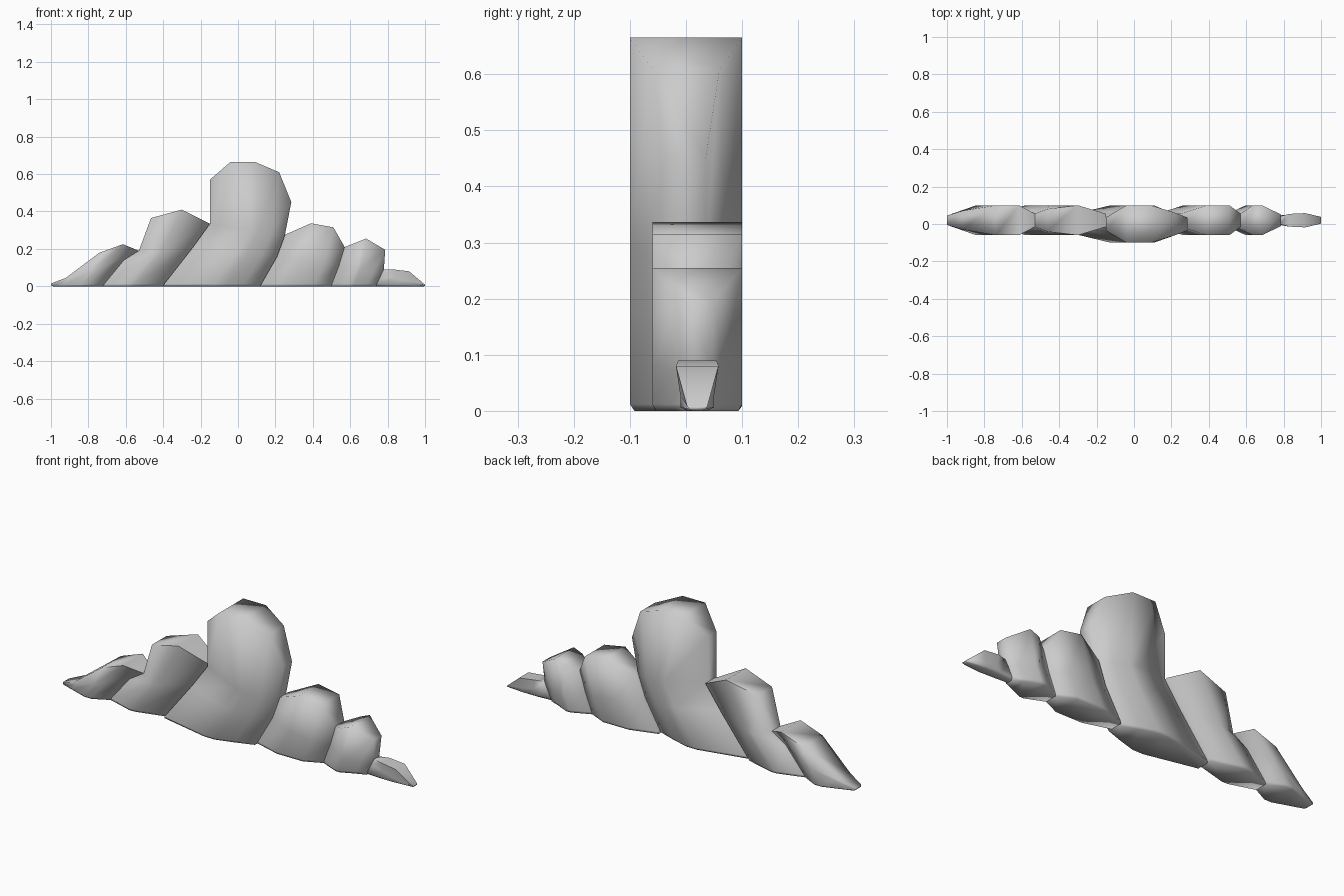
import bpy, bmesh


def lobe(name, left, right, fracs, half, crest, crest_half, yc=0.02, foot=0.92):
    """Loft a leaning lobe: rows run between two crease lines, ending in a crest.
    fracs = column positions across a row, half = half-depth of each column,
    foot = depth factor at the ground."""
    n = len(crest)
    rows = [[(xl + (xr - xl) * f, zl + (zr - zl) * f) for f in fracs]
            for (xl, zl), (xr, zr) in zip(left, right)] + [crest]
    bm = bmesh.new()
    rings = []
    for k, row in enumerate(rows):
        s = foot if k == 0 else 1
        depth = crest_half if row is crest else half
        pts = [(x, h * s, z) for (x, z), h in zip(row, depth)]
        rings.append([bm.verts.new((x, yc - h, z)) for x, h, z in pts] +
                     [bm.verts.new((x, yc + h, z)) for x, h, z in reversed(pts)])
    m = 2 * n
    for a, b in zip(rings, rings[1:]):
        for j in range(m):
            bm.faces.new((a[j], a[(j + 1) % m], b[(j + 1) % m], b[j]))
    for ring in (rings[0], rings[-1]):
        for j in range(n - 1):
            bm.faces.new((ring[j], ring[j + 1], ring[m - 2 - j], ring[m - 1 - j]))
    bmesh.ops.remove_doubles(bm, verts=bm.verts, dist=0.0005)
    bmesh.ops.recalc_face_normals(bm, faces=bm.faces)
    me = bpy.data.meshes.new(name)
    bm.to_mesh(me)
    bm.free()
    ob = bpy.data.objects.new(name, me)
    bpy.context.collection.objects.link(ob)
    bpy.ops.object.select_all(action='DESELECT')
    ob.select_set(True)
    bpy.context.view_layer.objects.active = ob
    bpy.ops.object.shade_smooth_by_angle(angle=1.45)


# Crease lines between neighbouring lobes, from ground upward
c12 = [(-0.72, 0), (-0.715, 0.012), (-0.61, 0.14)]
c23 = [(-0.40, 0), (-0.395, 0.012), (-0.24, 0.21)]
c34 = [(0.12, 0), (0.125, 0.012), (0.21, 0.16)]
c45 = [(0.50, 0), (0.502, 0.012), (0.54, 0.11)]
c56 = [(0.74, 0), (0.742, 0.012), (0.765, 0.06)]

# Left tapering lobe
lobe("left_end_lobe", [(-0.99, 0), (-1, 0.005), (-1, 0.009)], c12,
     [0, 0.25, 0.55, 0.7, 1], [0.025, 0.05, 0.08, 0.08, 0.035],
     [(-1, 0.015), (-0.92, 0.045), (-0.74, 0.18), (-0.615, 0.225), (-0.53, 0.19)],
     [0.025, 0.05, 0.08, 0.08, 0.035])

# Left inner lobe
lobe("left_inner_lobe", c12, c23,
     [0, 0.42, 0.52, 1], [0.035, 0.08, 0.08, 0.035],
     [(-0.53, 0.19), (-0.465, 0.365), (-0.30, 0.41), (-0.15, 0.335)],
     [0.035, 0.06, 0.08, 0.035])

# Tall centre lobe
lobe("centre_lobe", c23 + [(-0.15, 0.335)], c34 + [(0.25, 0.27)],
     [0, 0.52, 0.64, 0.82, 1], [0.035, 0.10, 0.10, 0.07, 0.035],
     [(-0.15, 0.57), (-0.04, 0.665), (0.09, 0.665), (0.22, 0.61), (0.285, 0.45)],
     [0.035, 0.10, 0.10, 0.06, 0.035], yc=0)

# Right inner lobe
lobe("right_inner_lobe", c34, c45,
     [0, 0.37, 0.76, 1], [0.035, 0.08, 0.08, 0.035],
     [(0.25, 0.275), (0.39, 0.337), (0.51, 0.315), (0.57, 0.21)],
     [0.035, 0.08, 0.08, 0.035])

# Right outer lobe
lobe("right_outer_lobe", c45, c56,
     [0, 0.4, 0.5, 0.8, 1], [0.035, 0.08, 0.08, 0.045, 0.025],
     [(0.57, 0.21), (0.635, 0.235), (0.685, 0.255), (0.787, 0.195), (0.78, 0.09)],
     [0.035, 0.08, 0.08, 0.03, 0.022])

# Right low tip
lobe("right_end_tip", c56, [(0.995, 0), (1, 0.003), (1, 0.005)],
     [0, 0.3, 0.6, 1], [0.022, 0.03, 0.03, 0.015],
     [(0.78, 0.09), (0.83, 0.09), (0.915, 0.08), (1, 0.008)],
     [0.02, 0.034, 0.038, 0.018], foot=0.6)
